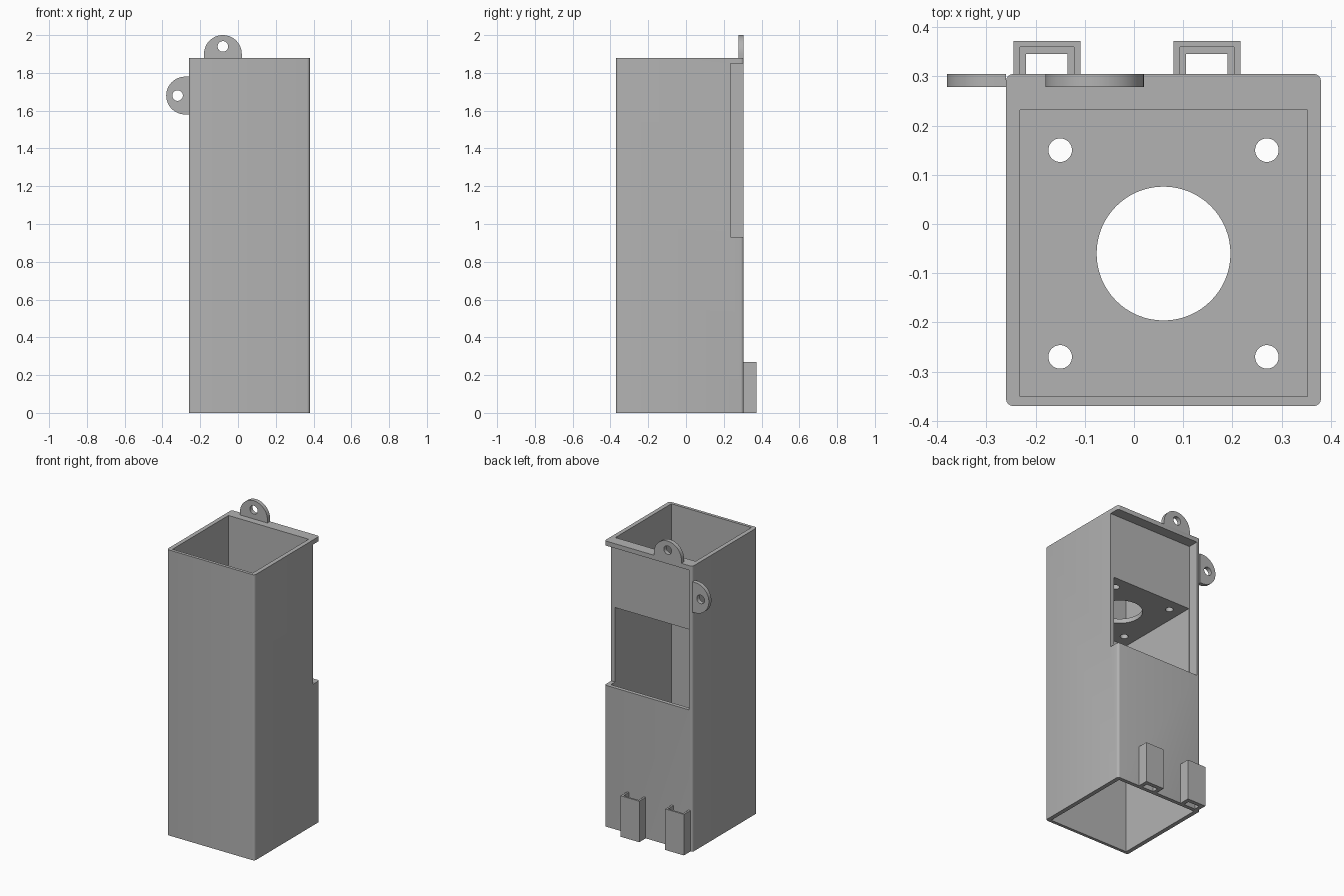
import bpy, bmesh, math
from mathutils import Vector, Matrix

if "Cube" in bpy.data.objects:
    bpy.data.objects.remove(bpy.data.objects["Cube"])

grey = bpy.data.materials.new("plain grey")
grey.diffuse_color = (0.45, 0.45, 0.45, 1)
grey.use_nodes = True
grey.node_tree.nodes["Principled BSDF"].inputs["Base Color"].default_value = grey.diffuse_color


def make(name, bm):
    bmesh.ops.recalc_face_normals(bm, faces=bm.faces)
    me = bpy.data.meshes.new(name)
    bm.to_mesh(me)
    bm.free()
    me.materials.append(grey)
    ob = bpy.data.objects.new(name, me)
    bpy.context.collection.objects.link(ob)
    return ob


def box(name, x, y, z, corner=0):
    """Box from min/max pairs, with optional rounded vertical edges."""
    bm = bmesh.new()
    bmesh.ops.create_cube(bm, size=1)
    for v in bm.verts:
        v.co = Vector([(a + b) / 2 + c * (b - a) for c, (a, b) in zip(v.co, (x, y, z))])
    if corner:
        edges = [e for e in bm.edges if abs(e.verts[0].co.z - e.verts[1].co.z) > 0.1]
        bmesh.ops.bevel(bm, geom=edges, offset=corner, segments=4, affect='EDGES', profile=0.5)
    return make(name, bm)


def cylinder(name, centre, radius, depth, along_y=False, sides=48):
    bm = bmesh.new()
    m = Matrix.Translation(centre)
    if along_y:
        m = m @ Matrix.Rotation(math.pi / 2, 4, 'X')
    bmesh.ops.create_cone(bm, cap_ends=True, segments=sides, radius1=radius,
                          radius2=radius, depth=depth, matrix=m)
    return make(name, bm)


def cut(ob, cutters):
    """Subtract each cutter from the object, then discard it."""
    for c in cutters:
        mod = ob.modifiers.new("cut", 'BOOLEAN')
        mod.operation, mod.solver, mod.object = 'DIFFERENCE', 'EXACT', c
        bpy.context.view_layer.objects.active = ob
        bpy.ops.object.modifier_apply(modifier=mod.name)
        bpy.data.objects.remove(c)


def smooth(ob):
    bpy.ops.object.select_all(action='DESELECT')
    ob.select_set(True)
    bpy.context.view_layer.objects.active = ob
    bpy.ops.object.shade_smooth_by_angle(angle=math.radians(30))


# Tall housing: lower and upper chambers split by a plate, rear recess forms the window
housing = box("housing", (-0.26, 0.38), (-0.37, 0.305), (0, 1.88), corner=0.015)
cutters = [
    box("lower_chamber", (-0.232, 0.352), (-0.35, 0.28), (-0.1, 1.42)),
    box("upper_chamber", (-0.232, 0.352), (-0.35, 0.232), (1.45, 2.0)),
    box("rear_recess", (-0.236, 0.5), (0.235, 0.5), (0.93, 1.85)),
    cylinder("plate_opening", (0.06, -0.06, 1.43), 0.136, 0.2, sides=64),
]
# Four screw holes in the plate
for x in (-0.15, 0.27):
    for y in (-0.27, 0.15):
        cutters.append(cylinder("screw_hole", (x, y, 1.43), 0.024, 0.2, sides=32))
cut(housing, cutters)
smooth(housing)


def hanging_tab(name, base, outward):
    """Half-round ear standing 0.12 out from an edge, in the xz plane."""
    side = Vector((outward.z, 0, -outward.x))
    r, neck = 0.1, 0.02
    pts = [base - side * r]
    for i in range(33):
        a = math.pi * i / 32
        pts.append(base + outward * (neck + r * math.sin(a)) - side * (r * math.cos(a)))
    pts.append(base + side * r)
    bm = bmesh.new()
    face = bm.faces.new([bm.verts.new(p) for p in pts])
    ext = bmesh.ops.extrude_face_region(bm, geom=[face])
    for v in ext["geom"]:
        if isinstance(v, bmesh.types.BMVert):
            v.co.y += 0.027
    ob = make(name, bm)
    hole = base + outward * 0.06 + Vector((0, 0.0135, 0))
    cut(ob, [cylinder("tab_hole", hole, 0.028, 0.2, along_y=True, sides=32)])
    smooth(ob)


hanging_tab("top_tab", Vector((-0.08, 0.278, 1.88)), Vector((0, 0, 1)))
hanging_tab("side_tab", Vector((-0.26, 0.278, 1.68)), Vector((-1, 0, 0)))

# Rear sockets: a pocket open at the top with a narrower slot through the floor
for name, x in (("left_socket", -0.177), ("right_socket", 0.148)):
    socket = box(name, (x - 0.068, x + 0.068), (0.305, 0.372), (0, 0.27))
    cut(socket, [
        box("pocket", (x - 0.055, x + 0.055), (0.2, 0.36), (0.027, 0.4)),
        box("slot", (x - 0.042, x + 0.042), (0.2, 0.345), (-0.1, 0.1)),
    ])
